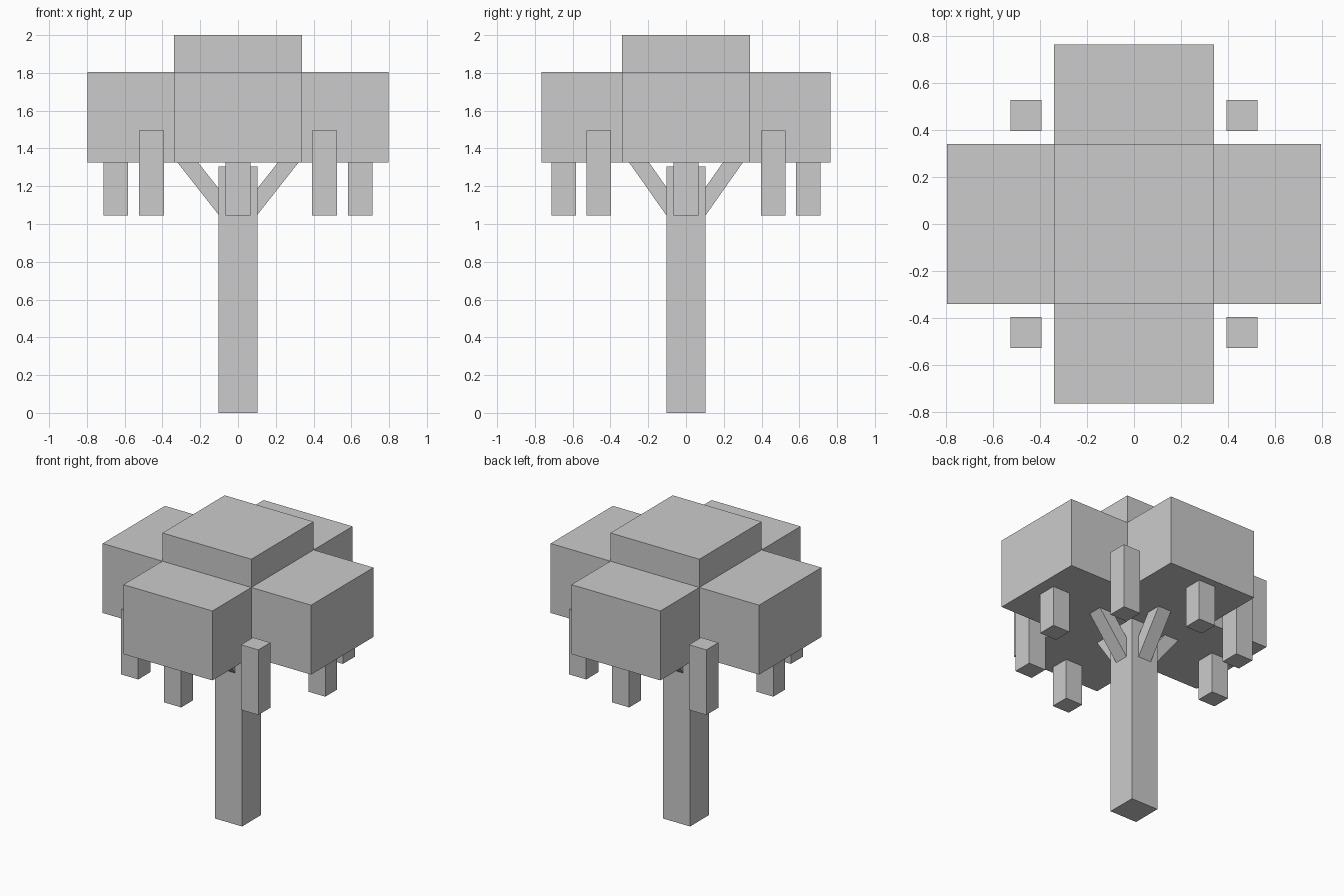
import bpy
from mathutils import Vector

cube = bpy.data.objects.get("Cube")
if cube:
    bpy.data.objects.remove(cube, do_unlink=True)

# Single flat colour
GREY = (0.6, 0.6, 0.6, 1.0)
grey = bpy.data.materials.new("plain grey")
grey.use_nodes = True
grey.diffuse_color = GREY
grey.node_tree.nodes["Principled BSDF"].inputs["Base Color"].default_value = GREY


def box(name, centre, size):
    bpy.ops.mesh.primitive_cube_add(size=1, location=centre)
    ob = bpy.context.object
    ob.name = name
    ob.scale = size
    ob.data.materials.append(grey)
    return ob


def upright(name, x, y, width, depth, bottom, top):
    return box(name, (x, y, (bottom + top) / 2), (width, depth, top - bottom))


def beam(name, start, end, thickness, width):
    start, end = Vector(start), Vector(end)
    axis = end - start
    ob = box(name, (start + end) / 2, (width, thickness, axis.length))
    # Keep the beam's wide side horizontal
    out = Vector((axis.x, axis.y, 0)).normalized()
    side = out.cross(Vector((0, 0, 1)))
    up = axis.normalized()
    rot = ob.matrix_world.to_3x3()
    rot.col[0], rot.col[1], rot.col[2] = side, up.cross(side), up
    ob.rotation_euler = rot.to_euler()
    return ob


CANOPY_BOTTOM, ARM_TOP, HANG_BOTTOM = 1.325, 1.805, 1.045

# Trunk
upright("trunk", 0, 0, 0.208, 0.208, 0, 1.305)

# Leafy crown: raised middle and four side blocks
upright("crown_middle", 0, 0, 0.68, 0.68, CANOPY_BOTTOM, 2.0)
sides = {"left": (1, 0), "right": (-1, 0), "back": (0, 1), "front": (0, -1)}
for side, (dx, dy) in sides.items():
    reach = 0.797 if dx else 0.765
    mid, length = (reach + 0.34) / 2, reach - 0.34
    upright("crown_" + side, dx * mid, dy * mid,
            length if dx else 0.68, length if dy else 0.68,
            CANOPY_BOTTOM, ARM_TOP)
    # Hanging foliage below each side block
    upright("hanging_leaves_" + side, dx * 0.648, dy * 0.648, 0.13, 0.13,
            HANG_BOTTOM, CANOPY_BOTTOM + 0.1)
    # Sloping branch from trunk into the crown
    slope = 1.27 if dx else 1.42
    inner, outer = 0.06, 0.3
    beam("branch_" + side,
         (dx * inner, dy * inner, 1.115 + (inner - 0.1) * slope),
         (dx * outer, dy * outer, 1.115 + (outer - 0.1) * slope),
         0.086, 0.1)

# Tall hanging foliage in the four inner corners
for x, xname in ((1, "left"), (-1, "right")):
    for y, yname in ((1, "back"), (-1, "front")):
        upright(f"corner_leaves_{yname}_{xname}", x * 0.459, y * 0.462,
                0.132, 0.132, HANG_BOTTOM, 1.495)
